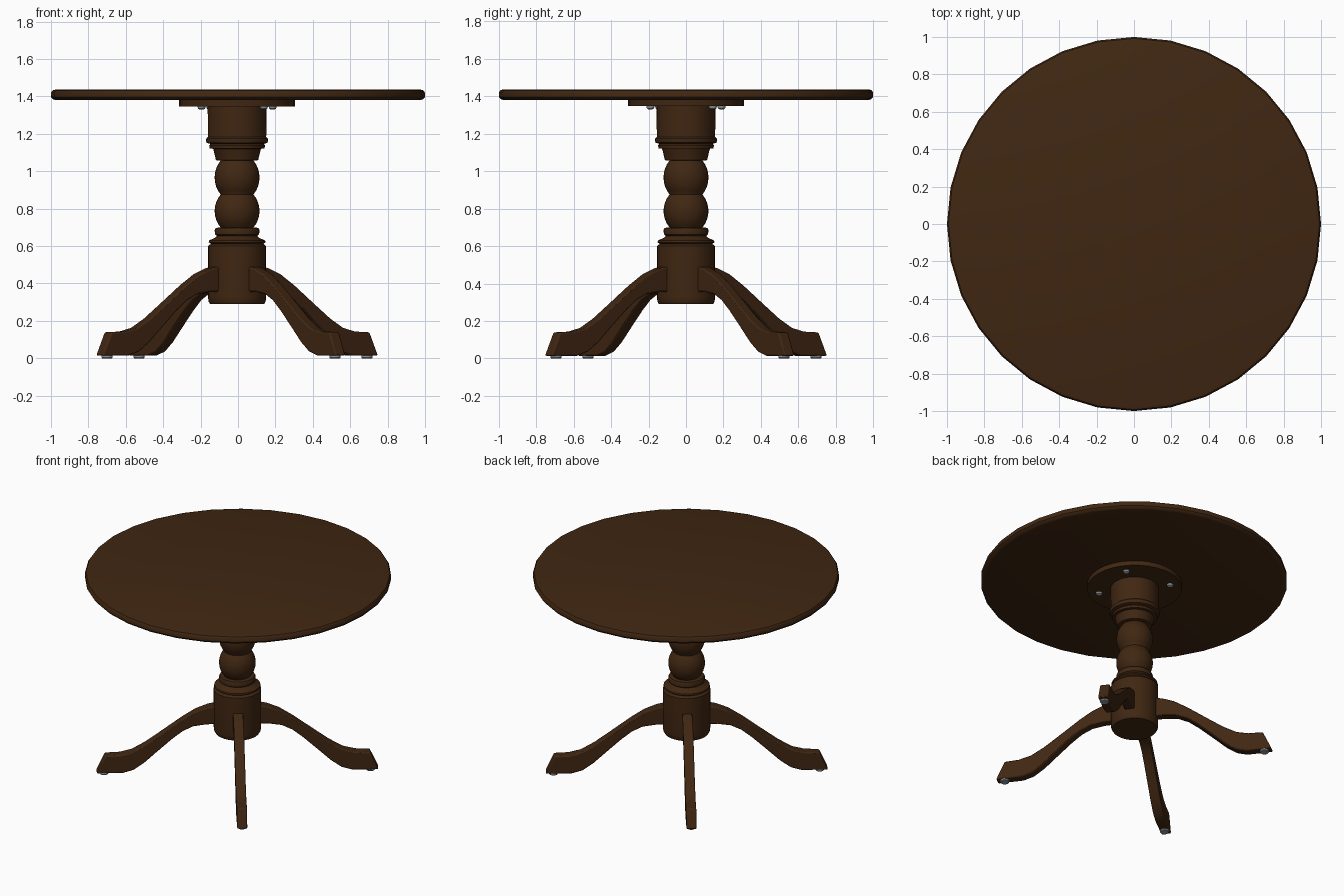
import bpy, bmesh, math
from mathutils import Matrix

if "Cube" in bpy.data.objects:
    bpy.data.objects.remove(bpy.data.objects["Cube"])


def material(name, rgb):
    m = bpy.data.materials.new(name)
    m.diffuse_color = (*rgb, 1)
    m.use_nodes = True
    m.node_tree.nodes["Principled BSDF"].inputs["Base Color"].default_value = m.diffuse_color
    return m


WOOD = material("dark_brown_wood", (0.052, 0.020, 0.006))
METAL = material("grey_metal", (0.30, 0.31, 0.33))
CX = -0.005                                   # base sits a touch off centre
LEG_ANGLES = [math.radians(37 + 90 * i) for i in range(4)]


def finish(bm, name, mat, angle=35):
    bmesh.ops.recalc_face_normals(bm, faces=bm.faces)
    me = bpy.data.meshes.new(name)
    bm.to_mesh(me)
    bm.free()
    me.materials.append(mat)
    ob = bpy.data.objects.new(name, me)
    bpy.context.collection.objects.link(ob)
    bpy.ops.object.select_all(action='DESELECT')
    ob.select_set(True)
    bpy.context.view_layer.objects.active = ob
    bpy.ops.object.shade_smooth_by_angle(angle=math.radians(angle))
    return ob


def lathe(name, profile, mat, segs=32, loc=(0, 0, 0)):
    """Turn (radius, height) points into a capped solid."""
    bm = bmesh.new()
    rings = []
    for r, z in profile:
        rings.append([bm.verts.new((loc[0] + r * math.cos(2 * math.pi * i / segs),
                                    loc[1] + r * math.sin(2 * math.pi * i / segs),
                                    loc[2] + z)) for i in range(segs)])
    for a, b in zip(rings, rings[1:]):
        for i in range(segs):
            j = (i + 1) % segs
            bm.faces.new((a[i], a[j], b[j], b[i]))
    bm.faces.new(rings[0])
    bm.faces.new(rings[-1])
    return finish(bm, name, mat)


def ball(z0, z1, r, waist, n=8):
    """Barrel-cut sphere section of a turned column."""
    c, h = (z0 + z1) / 2, (z1 - z0) / 2
    a = math.acos(waist / r)
    return [(r * math.cos(a * t), c + h * math.sin(a * t) / math.sin(a))
            for t in (2 * i / n - 1 for i in range(n + 1))]


# Table top with rounded rim
lathe("table_top", [(0.975, 1.38), (0.99, 1.385), (1.0, 1.397), (1.0, 1.42),
                    (0.992, 1.432), (0.975, 1.437)], WOOD)

# Round mounting plate
lathe("mounting_plate", [(0.31, 1.347), (0.31, 1.381)], WOOD, loc=(CX, 0, 0))

# Turned column
lower = [(0.145, 0.29), (0.153, 0.305), (0.155, 0.33), (0.155, 0.60),
         (0.140, 0.612), (0.152, 0.620), (0.150, 0.630), (0.120, 0.643),
         (0.108, 0.655), (0.118, 0.662), (0.120, 0.685), (0.114, 0.697)]
upper = [(0.108, 1.058), (0.113, 1.06), (0.126, 1.115), (0.128, 1.120),
         (0.147, 1.122), (0.149, 1.138), (0.142, 1.146), (0.162, 1.152),
         (0.166, 1.164), (0.164, 1.176), (0.156, 1.184), (0.157, 1.350)]
lathe("column", lower + ball(0.70, 0.875, 0.120, 0.088)
      + ball(0.876, 1.057, 0.120, 0.088) + upper, WOOD, loc=(CX, 0, 0))

# Curved legs
TOP = [(0.08, 0.497), (0.13, 0.494), (0.19, 0.482), (0.27, 0.450), (0.36, 0.392),
       (0.50, 0.288), (0.60, 0.215), (0.69, 0.163), (0.77, 0.143), (0.865, 0.139)]
BOTTOM = [(0.08, 0.355), (0.20, 0.355), (0.29, 0.342), (0.36, 0.308), (0.43, 0.252),
          (0.53, 0.160), (0.61, 0.085), (0.68, 0.035), (0.75, 0.014), (0.922, 0.014)]
HALF = 0.033
for n, ang in enumerate(LEG_ANGLES):
    bm = bmesh.new()
    sides = []
    for y in (-HALF, HALF):
        sides.append(([bm.verts.new((x, y, z)) for x, z in TOP],
                      [bm.verts.new((x, y, z)) for x, z in BOTTOM]))
    (ta, ba), (tb, bb) = sides
    for i in range(len(TOP) - 1):
        for p, q in ((ta, tb), (tb, bb), (bb, ba), (ba, ta)):
            bm.faces.new((p[i], p[i + 1], q[i + 1], q[i]))
    for i in (0, -1):
        bm.faces.new((ta[i], tb[i], bb[i], ba[i]))
    bm.transform(Matrix.Translation((CX, 0, 0)) @ Matrix.Rotation(ang, 4, 'Z'))
    leg = finish(bm, f"leg_{n + 1}", WOOD)
    bev = leg.modifiers.new("soft_edges", 'BEVEL')
    bev.width, bev.segments, bev.limit_method = 0.008, 2, 'ANGLE'
    bev.angle_limit = math.radians(40)

    # Foot glide and plate screw on the same radius
    c, s = math.cos(ang), math.sin(ang)
    lathe(f"foot_glide_{n + 1}", [(0.026, 0), (0.030, 0.005), (0.030, 0.016)],
          METAL, 16, (CX + 0.87 * c, 0.87 * s, 0))
    lathe(f"plate_screw_{n + 1}", [(0.010, 1.330), (0.019, 1.335), (0.022, 1.348)],
          METAL, 12, (CX + 0.238 * c, 0.238 * s, 0))
